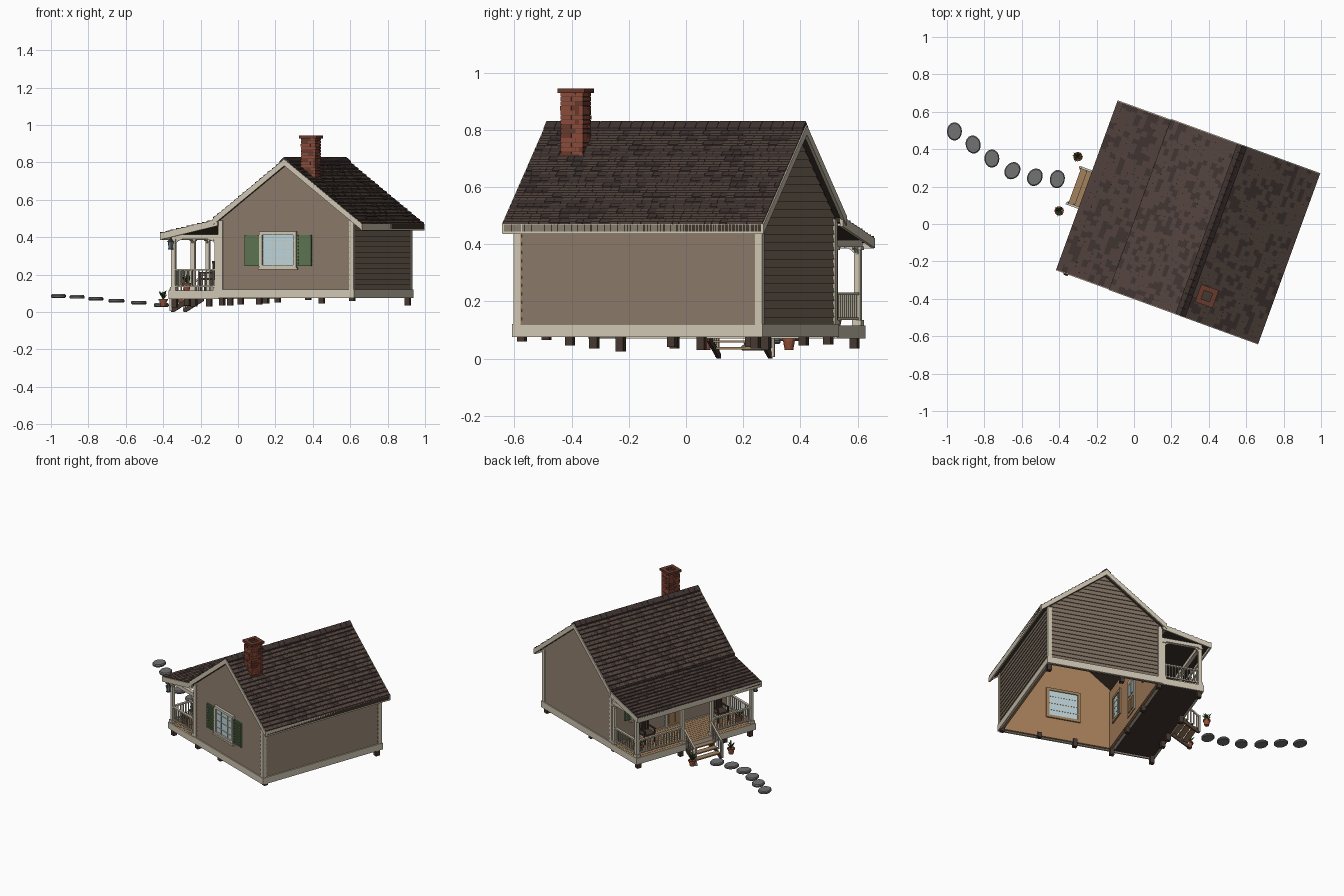
import bpy, bmesh, math, random

if "Cube" in bpy.data.objects:
    bpy.data.objects.remove(bpy.data.objects["Cube"])
random.seed(4)
ROT = math.radians(-20)
C, S = math.cos(ROT), math.sin(ROT)
MATS = {}
COL = dict(cream=(.62,.56,.44), siding=(.22,.17,.125), inner=(.40,.22,.11), roof1=(.085,.056,.047), roof2=(.05,.034,.03),
           under=(.05,.035,.025), brick1=(.26,.07,.04), brick2=(.14,.04,.025), green=(.11,.17,.08), glass=(.5,.66,.7),
           wood=(.36,.22,.11), dark=(.06,.04,.03), stone=(.17,.17,.17), pot=(.3,.08,.04), leaf=(.03,.07,.02), lamp=(.12,.2,.28))

def loc(x, y):  # plan position to the house's own turned axes
    return x*C + y*S, -x*S + y*C

def prism(pts, axis, a, b):
    n = len(pts)
    f = {'u': lambda p, t: (t, p[0], p[1]), 'v': lambda p, t: (p[0], t, p[1]), 'z': lambda p, t: (p[0], p[1], t)}[axis]
    faces = [tuple(range(n)), tuple(range(2*n-1, n-1, -1))] + [(i, (i+1) % n, (i+1) % n+n, i+n) for i in range(n)]
    return [f(p, a) for p in pts] + [f(p, b) for p in pts], faces

def box(u0, u1, v0, v1, z0, z1):
    return prism([(u0, v0), (u1, v0), (u1, v1), (u0, v1)], 'z', z0, z1)

def lathe(cx, cy, rings, n=14, sx=1, turn=0):
    vs, fs = [], []
    for r, z in rings:
        for i in range(n):
            a = 2*math.pi*i/n
            x, y = r*sx*math.cos(a), r*math.sin(a)
            vs.append((cx + x*math.cos(turn) - y*math.sin(turn), cy + x*math.sin(turn) + y*math.cos(turn), z))
    for k in range(len(rings)-1):
        fs += [(k*n+i, k*n+(i+1) % n, (k+1)*n+(i+1) % n, (k+1)*n+i) for i in range(n)]
    fs += [tuple(range(n)), tuple(range(len(vs)-n, len(vs)))]
    return vs, fs

def add(name, col, parts):
    bm = bmesh.new()
    for vs, fs in parts:
        bv = [bm.verts.new(v) for v in vs]
        for f in fs:
            bm.faces.new([bv[i] for i in f])
    bmesh.ops.recalc_face_normals(bm, faces=bm.faces)
    me = bpy.data.meshes.new(name)
    bm.to_mesh(me); bm.free()
    if col not in MATS:
        MATS[col] = bpy.data.materials.new(col)
        MATS[col].diffuse_color = (*COL[col], 1)
    me.materials.append(MATS[col])
    ob = bpy.data.objects.new(name, me)
    ob.rotation_euler.z = ROT
    bpy.context.collection.objects.link(ob)
    return ob

U0, U1, V0, V1, UR = .02, .783, -.352, .565, .40   # wall lines and ridge
def rz(u): return .815 - .78*abs(u-UR)

# hollow walls
gable = [(U0, .08), (U1, .08), (U1, rz(U1)-.03), (UR, .785), (U0, rz(U0)-.03)]
add("house_walls", "inner", [prism(gable, 'v', V0+.006, V0+.025), prism(gable, 'v', V1-.025, V1-.006),
    box(U0+.006, U0+.025, V0+.01, V1-.01, .08, rz(U0)-.025), box(U1-.025, U1-.006, V0+.01, V1-.01, .08, rz(U1)-.025)])

# lap siding
sid, h = [], .029
for k in range(23):
    z0, z1 = .115+k*h, .115+(k+1)*h
    t = .007
    for s, v in ((-1, V0+.006), (1, V1-.006)):
        def half(z): return min((U1-U0)/2-.004, max(.002, (.785-z)/.78))
        c = (U0+U1)/2
        a, b = half(z0), half(z1)
        vs = [(c-a, v, z0), (c+a, v, z0), (c+b, v, z1), (c-b, v, z1),
              (c-a, v+s*t, z0), (c+a, v+s*t, z0), (c+b, v+s*.002, z1), (c-b, v+s*.002, z1)]
        sid.append((vs, [(0, 1, 2, 3), (4, 5, 6, 7), (0, 1, 5, 4), (1, 2, 6, 5), (2, 3, 7, 6), (3, 0, 4, 7)]))
    if z1 < rz(U0):
        for s, u in ((-1, U0+.006), (1, U1-.006)):
            sid.append(prism([(u, z0), (u+s*t, z0), (u+s*.002, z1), (u, z1)], 'v', V0+.004, V1-.004))
add("lap_siding", "siding", sid)

# skirt and corner boards
e = .008
trim = [box(U0-e, U1+e, v-e, v+e, .075, .12) for v in (V0, V1)] + [box(u-e, u+e, V0, V1, .075, .12) for u in (U0, U1)]
for u, su in ((U0, 1), (U1, -1)):
    for v, sv in ((V0, 1), (V1, -1)):
        for du, dv in ((.022, .008), (.008, .022)):
            a, b = sorted((u-su*.004, u+su*du)); c, d = sorted((v-sv*.004, v+sv*dv))
            trim.append(box(a, b, c, d, .1, rz(u)-.03))
add("skirt_and_corner_boards", "cream", trim)

# roofs: deck plus individual shingles
RV0, RV1 = -.374, .592
tiles = {"roof1": [], "roof2": []}
def roof(name, ua, za, ub, zb, rows, v0, v1, th):
    add(name+"_deck", "under", [prism([(ua, za), (ub, zb), (ub, zb-th), (ua, za-th)], 'v', v0+.004, v1-.004)])
    for i in range(rows):
        f0, f1 = i/rows, (i+1)/rows
        p, q = (ua+(ub-ua)*f0, za+(zb-za)*f0), (ua+(ub-ua)*f1, za+(zb-za)*f1)
        v = v0
        while v < v1-.001:
            w = min(v1, v+random.uniform(.022, .04))
            if v1-w < .015: w = v1
            k = "roof2" if random.random() < .3 else "roof1"
            t = .009 if k == "roof1" else .007
            tiles[k].append(prism([(p[0], p[1]), (q[0], q[1]), (q[0], q[1]+t), (p[0], p[1]+.002)], 'v', v, w-.0006))
            v = w
    tr = []
    for c, d in ((v0-.004, v0+.008), (v1-.008, v1+.004)):
        tr.append(prism([(ua, za+.001), (ub, zb+.001), (ub, zb-.033), (ua, za-.033)], 'v', c, d))
    s = 1 if ub > ua else -1
    a, b = sorted((ub, ub-s*.01))
    tr.append(box(a, b, v0, v1, zb-.034, zb+.001))
    add(name+"_fascia", "cream", tr)
roof("right_roof", UR, .815, .843, rz(.843), 19, RV0, RV1, .026)
roof("left_roof", UR, .815, -.006, rz(-.006), 17, RV0, RV1, .026)
roof("porch_roof", .02, .494, -.308, .419, 11, RV0+.003, RV1-.004, .018)
for k in tiles:
    add("shingles_"+k, k, tiles[k])
n = 24
add("ridge_cap", "roof2", [prism([(UR-.028, .797), (UR, .817), (UR+.028, .797), (UR+.028, .807), (UR, .83), (UR-.028, .807)], 'v',
    RV0+(RV1-RV0)*i/n, RV0+(RV1-RV0)*(i+1)/n-.001) for i in range(n)])

# chimney of single bricks
cu, cv, w = .498, -.229, .042
br = {"brick1": [], "brick2": []}
for i in range(17):
    z = .66 + i*.016
    for s in range(4):
        for j in range(2):
            a0 = -w + (j*.042 if i % 2 else (0, .056)[j])
            a1 = min(w-.013, a0+.042 if i % 2 else a0+(.056, .028)[j])
            o = random.uniform(-.001, .0015)
            x = [(a0, -w-o), (a1-.002, -w-o), (a1-.002, -w+.014), (a0, -w+.014)]
            for _ in range(s): x = [(-q, p) for p, q in x]
            br["brick2" if random.random() < .25 else "brick1"].append(prism([(cu+p, cv+q) for p, q in x], 'z', z, z+.0145))
for k in br: add("chimney_bricks_"+k, k, br[k])
add("chimney_core", "dark", [box(cu-.039, cu+.039, cv-.039, cv+.039, .64, .925)])
cap = []
for s in (-1, 1):
    a, b = sorted((s*.05, s*.024))
    cap += [box(cu-.05, cu+.05, cv+a, cv+b, .928, .944), box(cu+a, cu+b, cv-.024, cv+.024, .928, .944)]
add("chimney_cap", "brick2", cap)

# windows, shutters and door; side 'v' = front gable, 'u' = porch wall
def wbox(side, a0, a1, d0, d1, z0, z1):   # d = distance outward from the wall
    return box(a0, a1, V0-d1, V0-d0, z0, z1) if side == 'v' else box(U0-d1, U0-d0, a0, a1, z0, z1)
def window(side, c, hw, z0, z1, sw):
    f = .017
    add("window_glass", "glass", [wbox(side, c-hw, c+hw, -.028, .004, z0, z1)])
    add("window_frame", "cream", [wbox(side, c-hw, c+hw, -.001, .014, *z) for z in ((z0, z0+f), (z1-f, z1))] +
        [wbox(side, *sorted((c+s*hw, c+s*(hw-f))), -.001, .014, z0, z1) for s in (-1, 1)] +
        [wbox(side, c-hw-.006, c+hw+.006, 0, .02, z0-.008, z0+.004)])
    add("window_bars", "cream", [wbox(side, c+s*hw*.33-.0015, c+s*hw*.33+.0015, -.03, .007, z0, z1) for s in (-1, 1)] +
        [wbox(side, c-hw, c+hw, -.03, .007, z0+(z1-z0)*k/4-.0015, z0+(z1-z0)*k/4+.0015) for k in (1, 2, 3)])
    add("inner_window_frame", "wood", [wbox(side, c-hw-.01, c+hw+.01, -.034, -.02, *z) for z in ((z0-.01, z0+.008), (z1-.008, z1+.01))] +
        [wbox(side, *sorted((c+s*(hw+.01), c+s*(hw-.008))), -.034, -.02, z0, z1) for s in (-1, 1)])
    sh = []
    for s in (-1, 1):
        a, b = sorted((c+s*hw, c+s*(hw+sw)))
        y0, y1 = z0+.01, z1-.018
        sh += [wbox(side, a, b, 0, .006, y0, y1), wbox(side, a, a+.01, 0, .012, y0, y1), wbox(side, b-.01, b, 0, .012, y0, y1)]
        sh += [wbox(side, a, b, 0, .011, y0+(y1-y0)*k/9, y0+(y1-y0)*k/9+.009) for k in range(9)]
    add("shutters", "green", sh)
window('v', .359, .105, .235, .43, .084)
window('u', -.19, .06, .235, .40, .045)
window('u', .36, .06, .235, .40, .045)
dc = .083
add("door", "wood", [wbox('u', dc-.055, dc+.055, -.03, .005, .115, .36)] +
    [wbox('u', dc+s*.025-.018, dc+s*.025+.018, -.034, .01, z, z+.09) for s in (-1, 1) for z in (.135,)])
add("door_panes", "glass", [wbox('u', dc+s*.025-.018, dc+s*.025+.018, -.034, .009, .25, .335) for s in (-1, 1)])
add("door_frame", "cream", [wbox('u', dc+s*.062-.008, dc+s*.062+.008, -.03, .013, .115, .375) for s in (-1, 1)] +
    [wbox('u', dc-.07, dc+.07, -.03, .013, .36, .377)])

# porch floor, posts, beam, brackets
PU, PA, PB = -.243, -.338, .552
add("porch_underside", "dark", [box(-.255, U0+.01, V0+.004, V1-.004, .078, .108)])
add("porch_planks", "wood", [box(-.262+i*.0235, -.262+(i+1)*.0235-.002, V0, V1, .106, .116) for i in range(12)])
add("porch_skirt", "cream", [box(-.264, -.254, V0-.006, V1+.006, .07, .115)] + [box(-.264, U0, v-.006, v+.006, .07, .115) for v in (V0, V1)])
pv = [PA, -.03, .197, PB]
posts = [(PU, v) for v in pv] + [(.003, PA), (.003, PB)]
pp = []
for u, v in posts:
    pp += [box(u-.011, u+.011, v-.011, v+.011, .115, .40), box(u-.016, u+.016, v-.016, v+.016, .115, .135), box(u-.016, u+.016, v-.016, v+.016, .38, .392)]
pp += [box(PU-.012, PU+.012, PA-.012, PB+.012, .39, .415)] + [box(PU, U0, v-.012, v+.012, .39, .415) for v in (PA, PB)]
def bracket(p, s):
    R = .05
    return [(p, .392), (p+s*R, .392)] + [(p+s*(R-R*math.sin(t*math.pi/10)*.9), .392-R+R*math.cos(t*math.pi/10)*.9) for t in range(6)] + [(p, .342)]
for a, b in zip(pv, pv[1:]):
    pp += [prism(bracket(a, 1), 'u', PU-.005, PU+.005), prism(bracket(b, -1), 'u', PU-.005, PU+.005)]
for v in (PA, PB):
    pp += [prism(bracket(PU, 1), 'v', v-.005, v+.005), prism(bracket(.003, -1), 'v', v-.005, v+.005)]
add("porch_posts", "cream", pp)

# railings
rl = []
for a, b in ((PA, -.03), (.197, PB)):
    rl += [box(PU-.008, PU+.008, a, b, .222, .231), box(PU-.006, PU+.006, a, b, .135, .143)]
    m = int((b-a)/.02)
    rl += [box(PU-.003, PU+.003, a+(b-a)*i/m-.003, a+(b-a)*i/m+.003, .14, .225) for i in range(1, m)]
for v in (PA, PB):
    rl += [box(PU, .003, v-.008, v+.008, .222, .231), box(PU, .003, v-.006, v+.006, .135, .143)]
    rl += [box(PU+.0205*i-.003, PU+.0205*i+.003, v-.003, v+.003, .14, .225) for i in range(1, 12)]
for v in (-.02, .187):   # sloping stair rails
    rl += [prism([(-.25, .215), (-.38, .115), (-.38, .105), (-.25, .205)], 'v', v-.006, v+.006), box(-.38, -.367, v-.006, v+.006, .005, .125)]
    rl += [box(u-.003, u+.003, v-.003, v+.003, .115-(-.25-u)*.75, .205-(-.25-u)*.75) for u in (-.275, -.295, -.315, -.335, -.355)]
add("railings", "cream", rl)
add("step_treads", "wood", [box(-.30-.034*i, -.26-.034*i, -.015, .182, .08-.024*i, .088-.024*i) for i in range(3)])
add("step_stringers", "dark", [prism([(-.26, .09), (-.375, .018), (-.375, 0), (-.36, 0), (-.26, .06)], 'v', v-.005, v+.005) for v in (-.012, .18)])

# foundation posts follow sloping ground
fp = [(.77, -.33, .06), (.52, -.33, .065), (.28, -.33, .045), (.03, -.33, .035), (-.24, -.33, .025), (.77, .54, .035), (.28, .54, .045),
      (.03, .54, .05), (-.24, .54, .035), (-.24, -.13, .035), (-.24, -.03, .03), (-.24, .21, .03), (.03, -.04, .04), (.03, .25, .04)]
add("foundation_posts", "dark", [box(u-.014, u+.014, v-.014, v+.014, z, .1) for u, v, z in fp])

# porch chairs
ch = []
for v in (-.2, .37):
    ch += [box(-.13, -.05, v-.04, v+.04, .17, .182), box(-.13, -.05, v-.045, v-.037, .205, .213), box(-.13, -.05, v+.037, v+.045, .205, .213)]
    ch += [box(u-.004, u+.004, v+s*.038-.004, v+s*.038+.004, .116, .21) for u in (-.126, -.054) for s in (-1, 1)]
    ch += [box(-.058, -.05, v-.04+i*.0167, v-.03+i*.0167, .18, .265) for i in range(5)] + [box(-.06, -.048, v-.042, v+.042, .26, .272)]
add("porch_chairs", "dark", ch)

# potted plants
pots, leaves = [], []
for u, v, z in (*[(*loc(x, y), .03) for x, y in ((-.30, .36), (-.40, .07))], (-.19, .49, .116), (-.19, -.28, .116)):
    pots.append(lathe(u, v, [(.015, z), (.021, z+.032), (.025, z+.032), (.025, z+.04), (.019, z+.04), (.018, z+.035)]))
    for i in range(16):
        a, r, t = i*2.4, random.uniform(.01, .036), random.uniform(.03, .055)
        c, s = math.cos(a), math.sin(a)
        m = (u+c*r*.5, v+s*r*.5, z+.035+t*.75)
        leaves.append(([(u, v, z+.033), (m[0]-s*.004, m[1]+c*.004, m[2]), (m[0]+s*.004, m[1]-c*.004, m[2]), (u+c*r, v+s*r, z+.035+t)],
                       [(0, 1, 2), (1, 2, 3), (0, 1, 3), (0, 2, 3)]))
add("flower_pots", "pot", pots)
add("plant_leaves", "leaf", leaves)

# hanging lantern
lu, lv = -.25, -.366
add("lantern_glass", "lamp", [lathe(lu, lv, [(.012, .34), (.016, .375)], 6)])
add("lantern_frame", "dark", [lathe(lu, lv, [(.015, .334), (.015, .34)], 6), lathe(lu, lv, [(.02, .375), (.004, .392), (.003, .41)], 6)])

# stepping stones
st = []
for i, (x, y, z) in enumerate([(-.96, .495, .085), (-.86, .425, .08), (-.76, .35, .07), (-.65, .285, .06), (-.53, .25, .05), (-.41, .24, .037)]):
    st.append(lathe(*loc(x, y), [(.044, z-.009), (.049, z-.004), (.049, z+.004), (.043, z+.01)], 16, .82, -ROT+(0, .2, 0, -.6, -.5, -.2)[i]))
add("stepping_stones", "stone", st)

for m in bpy.data.materials:
    if m.users and not m.is_grease_pencil:
        m.use_nodes = True
        m.node_tree.nodes["Principled BSDF"].inputs["Base Color"].default_value = m.diffuse_color
